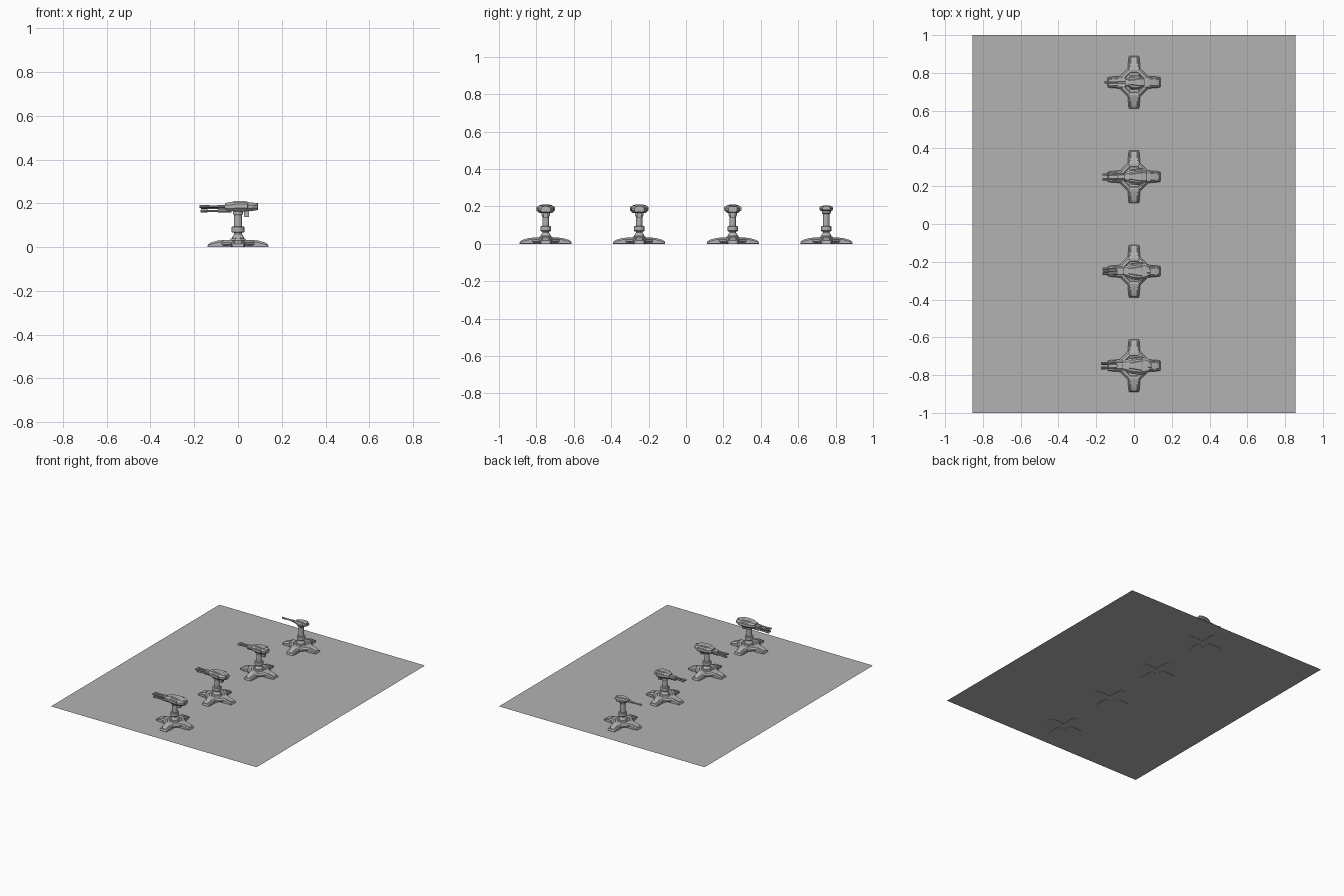
import bpy, bmesh
from math import pi, radians
from mathutils import Matrix, Vector

if "Cube" in bpy.data.objects:
    bpy.data.objects.remove(bpy.data.objects["Cube"])

# dark grey paint
paint = bpy.data.materials.new("dark_grey")
paint.diffuse_color = (0.45, 0.45, 0.45, 1)
paint.use_nodes = True
paint.node_tree.nodes["Principled BSDF"].inputs["Base Color"].default_value = paint.diffuse_color


def finish(bm, name, matrix):
    bmesh.ops.recalc_face_normals(bm, faces=bm.faces)
    me = bpy.data.meshes.new(name)
    bm.to_mesh(me)
    bm.free()
    me.materials.append(paint)
    ob = bpy.data.objects.new(name, me)
    ob.matrix_world = matrix
    bpy.context.collection.objects.link(ob)
    return ob


def bridge(bm, rings):
    for a, b in zip(rings, rings[1:]):
        n = len(a)
        for i in range(n):
            bm.faces.new((a[i], a[(i + 1) % n], b[(i + 1) % n], b[i]))
    bm.faces.new(rings[0])
    bm.faces.new(rings[-1])


def loft(name, sections, matrix):
    """Chamfered sections along x: (x, half width, bottom, top, low chamfer, top chamfer)."""
    bm = bmesh.new()
    rings = []
    for x, w, b, t, cb, ct in sections:
        pts = [(-w + cb, b), (w - cb, b), (w, b + cb), (w, t - ct),
               (w - ct, t), (-w + ct, t), (-w, t - ct), (-w, b + cb)]
        rings.append([bm.verts.new((x, y, z)) for y, z in pts])
    bridge(bm, rings)
    return finish(bm, name, matrix)


def turned(name, profile, sides, matrix):
    """Faceted solid around z from (radius, z) pairs, with flats facing the axes."""
    bm = bmesh.new()
    rings = []
    for r, z in profile:
        rings.append([bm.verts.new(Matrix.Rotation(2 * pi * (i + 0.5) / sides, 3, 'Z')
                                   @ Vector((r, 0, z))) for i in range(sides)])
    bridge(bm, rings)
    return finish(bm, name, matrix)


def box(name, x0, x1, w, z0, z1, matrix, c=0.002):
    return loft(name, [(x0, w, z0, z1, c, c), (x1, w, z0, z1, c, c)], matrix)


def barrel(name, y, z, tip, r, matrix):
    # stepped barrel with a thicker muzzle and a rear sleeve, pointing to -x
    m = matrix @ Matrix.Translation((-0.03, y, z)) @ Matrix.Rotation(-pi / 2, 4, 'Y')
    n = -0.03 - tip
    turned(name, [(r * 1.5, 0), (r * 1.5, n * .42), (r, n * .45), (r, n * .8),
                  (r * 1.3, n * .82), (r * 1.3, n), (r * .7, n), (r * .7, n * .9)], 8, m)


def base(m, neck):
    # octagonal hub with a raised rim and a recessed deck
    turned("base_hub", [(0.076, 0.007), (0.082, 0.013), (0.082, 0.022),
                        (0.072, 0.032), (0.058, 0.034), (0.054, 0.029),
                        (0.040, 0.031), (0.036, 0.039), (0.028, 0.041)], 8, m)
    # four sloping feet with top panels
    for k in range(4):
        r = m @ Matrix.Rotation(k * pi / 2, 4, 'Z')
        loft("foot", [(0.028, 0.028, 0, 0.030, .002, .007),
                      (0.068, 0.033, 0, 0.034, .002, .007),
                      (0.085, 0.032, 0, 0.030, .002, .007),
                      (0.122, 0.029, 0, 0.020, .002, .006),
                      (0.135, 0.027, 0, 0.014, .002, .005),
                      (0.139, 0.025, 0, 0.006, .001, .002)], r)
        loft("foot_panel", [(0.084, 0.020, 0.02, 0.0325, .001, .002),
                            (0.122, 0.018, 0.01, 0.0220, .001, .002),
                            (0.131, 0.016, 0.006, 0.0175, .001, .002)], r)
    # column with lower collar and neck
    turned("column", [(0.028, 0.036), (0.028, 0.045), (0.022, 0.055),
                      (0.018, 0.060), (0.018, 0.145), (neck, 0.152), (neck, 0.185)], 12, m)
    turned("column_collar", [(0.026, 0.067), (0.030, 0.070), (0.030, 0.092),
                             (0.026, 0.095)], 12, m)


def head(m, w, front, back, z0, z1):
    # wedge shaped housing, wide at the rear and narrow at the nose
    c = (z1 - z0) * .27
    loft("head_housing", [(front, w * .5, z0 + .005, z1 - .009, c * .6, c * .6),
                          (front + .022, w * .72, z0 + .001, z1 - .004, c, c),
                          (-0.012, w * .9, z0, z1 - .003, c, c),
                          (0.030, w, z0, z1 - .003, c, c),
                          (back - .022, w * .88, z0 + .002, z1 - .006, c, c),
                          (back, w * .55, z0 + .006, z1 - .011, c * .6, c * .6)], m)
    # raised roof plate
    loft("head_roof", [(-0.028, w * .30, z1 - .01, z1 - .003, .001, .001),
                       (-0.018, w * .36, z1 - .01, z1, .001, .003),
                       (0.035, w * .55, z1 - .01, z1, .001, .003),
                       (0.050, w * .5, z1 - .01, z1 - .004, .001, .001)], m)


def turret(y, level):
    m = Matrix.Translation((0, y, 0))
    base(m, 0.018 if level == 0 else 0.023)
    w = (0.037, 0.042, 0.046, 0.046)[level]
    front = (-0.045, -0.05, -0.055, -0.06)[level]
    back = (0.055, 0.07, 0.085, 0.09)[level]
    z0, z1 = ((0.175, 0.205) if level == 0 else (0.164, 0.210))
    head(m, w, front, back, z0, z1)
    # gun barrels grow in number with each turret
    guns = ([(0, .186)],
            [(-.012, .180), (.012, .180)],
            [(-.013, .184), (.013, .184), (0, .166)],
            [(-.013, .186), (.013, .186), (-.011, .166), (.011, .166)])[level]
    tip = (-0.155, -0.168, -0.168, -0.175)[level]
    for gy, gz in guns:
        barrel("barrel", gy, gz, tip if gz > .175 else tip + .004, 0.0054, m)
    if level == 0:
        # small pivot under the lightest head
        turned("head_pivot", [(0.020, 0.160), (0.025, 0.165), (0.025, 0.180)], 12, m)
    else:
        # barrel cradle, box under the rear, side pods
        box("barrel_cradle", -0.09, -0.035, 0.013, 0.162, 0.192, m, .004)
        box("ammo_box", 0.028, 0.05, 0.012, 0.137, 0.17, m)
        for s in (-1, 1):
            p = m @ Matrix.Translation((0, s * w * .84, 0)) @ Matrix.Rotation(radians(6) * s, 4, 'Z')
            box("side_pod", -0.015, 0.045, 0.006, 0.175, 0.200, p, .003)
    if level > 1:
        box("rear_vent", 0.055, back + .002, 0.012, 0.170, 0.203, m, .004)


# floor plate the turrets stand on, with the soles just showing through
bm = bmesh.new()
bm.faces.new([bm.verts.new(p) for p in
              ((-.855, -1, .001), (.855, -1, .001), (.855, 1, .001), (-.855, 1, .001))])
finish(bm, "floor_plate", Matrix())

for i in range(4):
    turret(0.75 - 0.5 * i, i)
